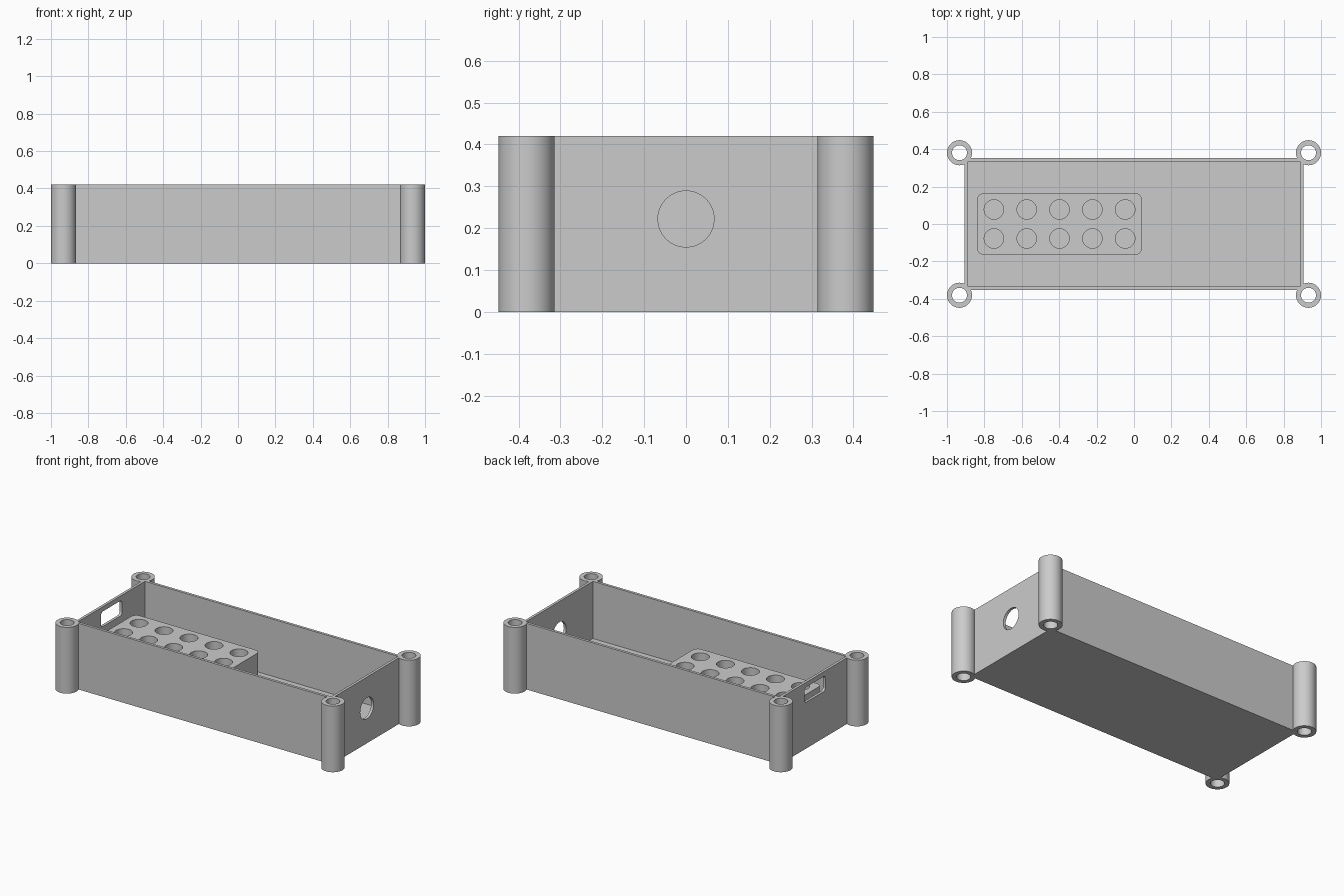
import bpy
import bmesh
import math
from mathutils import Matrix, Vector

if "Cube" in bpy.data.objects:
    bpy.data.objects.remove(bpy.data.objects["Cube"], do_unlink=True)

HEIGHT, FLOOR = 0.42, 0.057
OUT_X, OUT_Y, WALL = 0.905, 0.352, 0.017
POST_X, POST_Y, POST_R, BORE_R = 0.933, 0.381, 0.067, 0.04
BLOCK_X, BLOCK_TOP = -0.398, 0.29

grey = bpy.data.materials.new("plain grey")
grey.use_nodes = True
colour = (0.6, 0.6, 0.6, 1)
grey.diffuse_color = colour
grey.node_tree.nodes["Principled BSDF"].inputs["Base Color"].default_value = colour


def rectangle(hx, hy, radius=0.0, steps=8):
    """Outline of a rectangle, with rounded corners if a radius is given."""
    if not radius:
        return [(hx, hy), (-hx, hy), (-hx, -hy), (hx, -hy)]
    points = []
    corners = [(1, 1), (-1, 1), (-1, -1), (1, -1)]
    for quarter, (sx, sy) in enumerate(corners):
        for i in range(steps + 1):
            a = (quarter + i / steps) * math.pi / 2
            points.append((sx * (hx - radius) + radius * math.cos(a),
                           sy * (hy - radius) + radius * math.sin(a)))
    return points


def circle(radius, sides=64):
    return [(radius * math.cos(2 * math.pi * i / sides),
             radius * math.sin(2 * math.pi * i / sides)) for i in range(sides)]


def prism(name, outline, low, high, centres=((0, 0),), along_x=False):
    """Extrude an outline from low to high at each centre, along z or x."""
    bm = bmesh.new()
    for cx, cy in centres:
        face = bm.faces.new([bm.verts.new((cx + x, cy + y, low)) for x, y in outline])
        grown = bmesh.ops.extrude_face_region(bm, geom=[face])["geom"]
        tops = [v for v in grown if isinstance(v, bmesh.types.BMVert)]
        bmesh.ops.translate(bm, verts=tops, vec=Vector((0, 0, high - low)))
    if along_x:
        # outline x becomes y, outline y becomes z, depth becomes x
        turn = Matrix(((0, 0, 1, 0), (1, 0, 0, 0), (0, 1, 0, 0), (0, 0, 0, 1)))
        bmesh.ops.transform(bm, matrix=turn, verts=bm.verts)
    bmesh.ops.recalc_face_normals(bm, faces=bm.faces)
    mesh = bpy.data.meshes.new(name)
    bm.to_mesh(mesh)
    bm.free()
    mesh.materials.append(grey)
    obj = bpy.data.objects.new(name, mesh)
    bpy.context.collection.objects.link(obj)
    return obj


def activate(obj):
    bpy.ops.object.select_all(action="DESELECT")
    obj.select_set(True)
    bpy.context.view_layer.objects.active = obj


def cut(target, cutter):
    """Subtract the cutter from the target and discard it."""
    mod = target.modifiers.new("cut", "BOOLEAN")
    mod.operation, mod.solver, mod.object = "DIFFERENCE", "EXACT", cutter
    activate(target)
    bpy.ops.object.modifier_apply(modifier=mod.name)
    bpy.data.objects.remove(cutter, do_unlink=True)


def smooth(obj):
    activate(obj)
    bpy.ops.object.shade_smooth_by_angle(angle=math.radians(30))


# Open tray with a round port in one end and a rounded slot in the other
tray = prism("tray", rectangle(OUT_X, OUT_Y), 0, HEIGHT)
cut(tray, prism("cavity", rectangle(OUT_X - WALL, OUT_Y - WALL), FLOOR, HEIGHT + 0.1))
cut(tray, prism("round_port", circle(0.067), 0.8, 1.0, [(0, 0.222)], along_x=True))
cut(tray, prism("slot", rectangle(0.105, 0.048, 0.02), -1.0, -0.8,
                [(0, 0.342)], along_x=True))
smooth(tray)

# Hollow corner posts, trimmed where they meet the tray
for side, sx in (("left", 1), ("right", -1)):
    for end, sy in (("front", -1), ("back", 1)):
        centre = [(sx * POST_X, sy * POST_Y)]
        post = prism(f"{end}_{side}_post", circle(POST_R), 0, HEIGHT, centre)
        cut(post, prism("bore", circle(BORE_R), -0.1, HEIGHT + 0.1, centre))
        cut(post, prism("trim", rectangle(OUT_X, OUT_Y), -0.1, HEIGHT + 0.1))
        smooth(post)

# Holder block with two rows of five round sockets
holder = prism("holder_block", rectangle(0.441, 0.164, 0.035),
               FLOOR - 0.005, BLOCK_TOP, [(BLOCK_X, 0)])
sockets = [(BLOCK_X + 0.1755 * i, 0.0775 * row)
           for i in range(-2, 3) for row in (-1, 1)]
cut(holder, prism("sockets", circle(0.052, 48), 0, HEIGHT, sockets))
smooth(holder)
